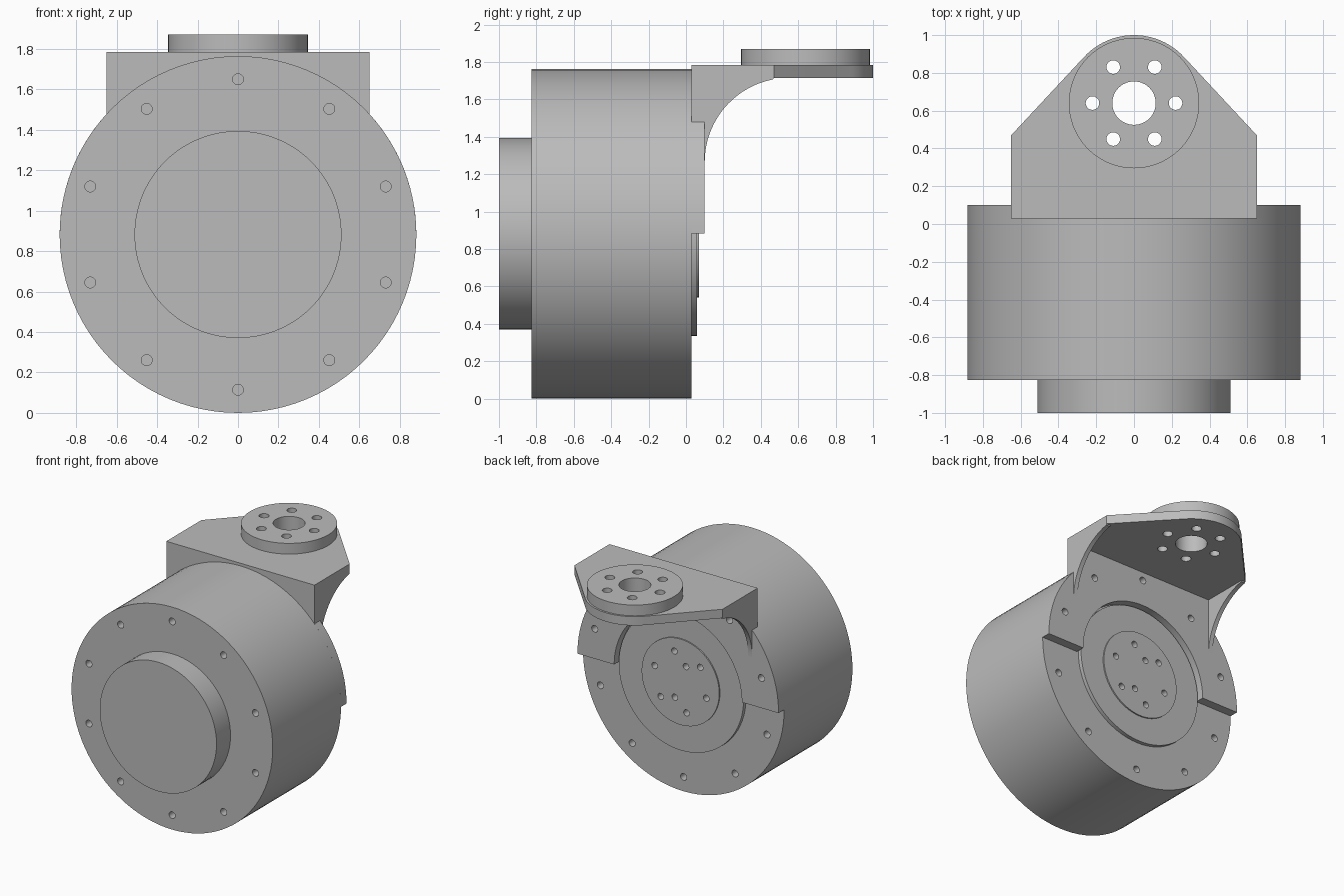
import bpy, bmesh
from math import sin, cos, radians, acos, atan2, hypot, degrees
from mathutils import Vector

if "Cube" in bpy.data.objects:
    bpy.data.objects.remove(bpy.data.objects["Cube"], do_unlink=True)

grey = bpy.data.materials.new("machined_grey")
grey.use_nodes = True
COLOR = (0.5, 0.5, 0.5, 1)
grey.diffuse_color = COLOR
grey.node_tree.nodes["Principled BSDF"].inputs["Base Color"].default_value = COLOR

# Map a flat outline and a depth to space, by extrusion axis
PLACE = {
    "x": lambda p, d: (d, p[0], p[1]),
    "y": lambda p, d: (p[0], d, p[1]),
    "z": lambda p, d: (p[0], p[1], d),
}


def arc(cx, cy, r, start, end, steps):
    angles = [radians(start + (end - start) * i / steps) for i in range(steps + 1)]
    return [(cx + r * cos(a), cy + r * sin(a)) for a in angles]


def circle(cx, cy, r, n=72):
    return arc(cx, cy, r, 0, 360, n)[:-1]


def ring_of_holes(cx, cy, spread, r, count, start):
    centres = arc(cx, cy, spread, start, start + 360, count)[:-1]
    return [circle(x, y, r, 20) for x, y in centres]


def extrude(name, outlines, axis, low, high):
    bm = bmesh.new()
    for pts in outlines:
        bottom = [bm.verts.new(PLACE[axis](p, low)) for p in pts]
        top = [bm.verts.new(PLACE[axis](p, high)) for p in pts]
        bm.faces.new(bottom)
        bm.faces.new(top)
        for i in range(len(pts)):
            j = (i + 1) % len(pts)
            bm.faces.new((bottom[i], bottom[j], top[j], top[i]))
    bmesh.ops.recalc_face_normals(bm, faces=bm.faces)
    mesh = bpy.data.meshes.new(name)
    bm.to_mesh(mesh)
    bm.free()
    mesh.materials.append(grey)
    obj = bpy.data.objects.new(name, mesh)
    bpy.context.collection.objects.link(obj)
    return obj


def activate(obj):
    bpy.ops.object.select_all(action="DESELECT")
    obj.select_set(True)
    bpy.context.view_layer.objects.active = obj


def drill(obj, holes, axis, low, high):
    cutter = extrude("hole_cutter", holes, axis, low, high)
    cutter.hide_render = True
    mod = obj.modifiers.new("holes", "BOOLEAN")
    mod.operation = "DIFFERENCE"
    mod.solver = "EXACT"
    mod.object = cutter
    activate(obj)
    bpy.ops.object.modifier_apply(modifier=mod.name)
    bpy.data.objects.remove(cutter, do_unlink=True)


R = 0.882            # housing radius and axis height
FRONT, BACK = -0.825, 0.03
WALL = 0.10          # rear plane of the bracket wall
HALF = 0.65          # bracket half width
PLATE_LOW, PLATE_TOP = 1.715, 1.785
bolts = ring_of_holes(0, R, 0.768, 0.027, 10, 90)

# Motor housing with bolt holes at both ends, and the front boss
housing = extrude("housing", [circle(0, R, R, 96)], "y", FRONT, BACK)
drill(housing, bolts, "y", FRONT - 0.1, FRONT + 0.1)
drill(housing, bolts, "y", BACK - 0.1, BACK + 0.1)
boss = extrude("front_boss", [circle(0, R, 0.512)], "y", -1, FRONT)

# Rear output disc and hub with its bolt pattern
disc = extrude("output_disc", [circle(0, R, 0.547)], "y", BACK, 0.06)
hub = extrude("output_hub", [circle(0, R, 0.34)], "y", BACK, 0.07)
hub_holes = ring_of_holes(0, R, 0.237, 0.025, 6, 17) + ring_of_holes(0, R, 0.143, 0.025, 2, 110)
for part in (disc, hub):
    drill(part, hub_holes, "y", -0.1, 0.2)
drill(housing, hub_holes, "y", BACK - 0.05, BACK + 0.1)

# Bracket wall: half ring rising into a square shoulder
shoulder = degrees(acos(HALF / R))
right_side = arc(0, R, R, 0, shoulder, 14) + [(HALF, PLATE_TOP)]
left_side = [(-x, z) for x, z in reversed(right_side)]
wall = extrude("bracket_wall", [right_side + left_side + arc(0, R, 0.56, 180, 0, 48)],
               "y", BACK, WALL)
drill(wall, bolts, "y", -0.1, 0.2)

# Bracket plate tapering to a rounded end
PIVOT, TIP, CORNER = 0.64, 0.36, 0.47
tangent = degrees(atan2(CORNER - PIVOT, HALF) + acos(TIP / hypot(HALF, CORNER - PIVOT)))
outline = [(-HALF, CORNER), (-HALF, WALL), (HALF, WALL), (HALF, CORNER)]
outline += arc(0, PIVOT, TIP, tangent, 180 - tangent, 24)
plate = extrude("bracket_plate", [outline], "z", PLATE_LOW, PLATE_TOP)

# Flange on the plate, drilled right through
flange = extrude("flange", [circle(0, PIVOT, 0.345)], "z", PLATE_TOP, 1.87)
flange_holes = ring_of_holes(0, PIVOT, 0.22, 0.036, 6, 0) + [circle(0, PIVOT, 0.115, 48)]
for part in (plate, flange):
    drill(part, flange_holes, "z", 1.6, 2)

# Thin curved gussets on both sides
FILLET = 0.45
web = [(WALL, PLATE_LOW)] + arc(WALL + FILLET, PLATE_LOW - FILLET, FILLET, 180, 101, 20) + [(CORNER, PLATE_LOW)]
gussets = [extrude(side + "_gusset", [web], "x", min(a, b), max(a, b))
           for side, a, b in (("left", HALF, HALF - 0.035), ("right", -HALF, 0.035 - HALF))]

for part in [housing, boss, disc, hub, wall, plate, flange] + gussets:
    activate(part)
    bpy.ops.object.shade_smooth_by_angle(angle=radians(30))
